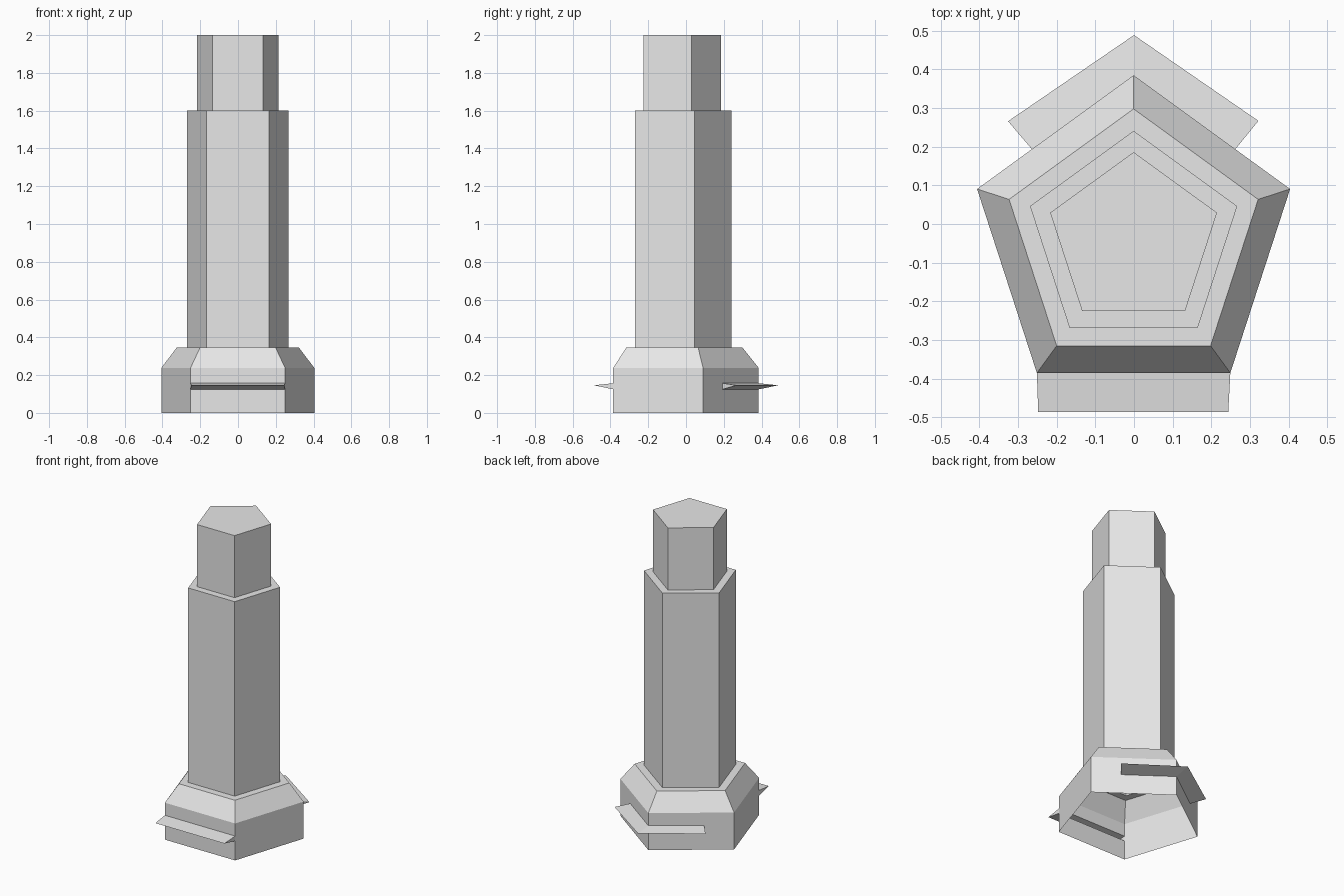
import bpy, bmesh, math
from mathutils import Vector

if "Cube" in bpy.data.objects:
    bpy.data.objects.remove(bpy.data.objects["Cube"], do_unlink=True)

stone = bpy.data.materials.new("plain_grey")
stone.use_nodes = True
grey = (0.8, 0.8, 0.8, 1)
stone.diffuse_color = grey
stone.node_tree.nodes["Principled BSDF"].inputs["Base Color"].default_value = grey

CENTRE = Vector((-0.001, -0.041, 0))
R_BASE, R_RIM, R_SHAFT, R_TOP = 0.426, 0.339, 0.282, 0.227
Z_WALL, Z_RIM, Z_STEP, Z_TOP = 0.238, 0.347, 1.6, 2.0
SLOT_LOW, SLOT_HIGH, FIN_Z = 0.125, 0.157, 0.146


def corner(i, radius, z):
    a = math.radians(90 + 72 * i)
    return CENTRE + Vector((radius * math.cos(a), radius * math.sin(a), z))


def wall_point(side, t, z):
    return corner(side, R_BASE, z).lerp(corner(side + 1, R_BASE, z), t)


def make_object(name, polygons):
    bm = bmesh.new()
    for poly in polygons:
        bm.faces.new([bm.verts.new(p) for p in poly])
    bmesh.ops.remove_doubles(bm, verts=bm.verts, dist=0.0005)
    mesh = bpy.data.meshes.new(name)
    bm.to_mesh(mesh)
    bm.free()
    mesh.materials.append(stone)
    obj = bpy.data.objects.new(name, mesh)
    bpy.context.collection.objects.link(obj)
    return obj


def loft(rings):
    polys = []
    for (r0, z0), (r1, z1) in zip(rings, rings[1:]):
        for i in range(5):
            polys.append([corner(i, r0, z0), corner(i + 1, r0, z0),
                          corner(i + 1, r1, z1), corner(i, r1, z1)])
    return polys


# Hollow base walls, open underneath, with slots where the fins grow out
slots = {0: (0, 0.65), 2: (0, 1), 4: (0.35, 1)}
walls = []


def panel(side, t0, t1, z0, z1):
    if t1 > t0:
        walls.append([wall_point(side, t0, z0), wall_point(side, t1, z0),
                      wall_point(side, t1, z1), wall_point(side, t0, z1)])


for side in range(5):
    if side in slots:
        start, end = slots[side]
        panel(side, 0, 1, 0, SLOT_LOW)
        panel(side, 0, start, SLOT_LOW, SLOT_HIGH)
        panel(side, end, 1, SLOT_LOW, SLOT_HIGH)
        panel(side, 0, 1, SLOT_HIGH, Z_WALL)
    else:
        panel(side, 0, 1, 0, Z_WALL)
make_object("base_walls", walls)

# Sloped shoulder of the base with its flat rim
make_object("base_shoulder", loft([(R_BASE, Z_WALL), (R_RIM, Z_RIM), (R_SHAFT, Z_RIM)]))

# Tall shaft with a ledge, then the narrower capped top
make_object("shaft", loft([(R_SHAFT, Z_RIM), (R_SHAFT, Z_STEP), (R_TOP, Z_STEP)]))
cap = [corner(i, R_TOP, Z_TOP) for i in range(5)]
make_object("shaft_top", loft([(R_TOP, Z_STEP), (R_TOP, Z_TOP)]) + [cap])


# Thin wedge fins that taper to a sharp outer edge
def fin(name, roots, tips):
    low = [wall_point(s, t, SLOT_LOW) for s, t in roots]
    high = [wall_point(s, t, SLOT_HIGH) for s, t in roots]
    edge = [Vector((x, y, FIN_Z)) for x, y in tips]
    polys = [[low[0], edge[0], high[0]], [low[-1], high[-1], edge[-1]]]
    for k in range(len(roots) - 1):
        polys.append([high[k], edge[k], edge[k + 1], high[k + 1]])
        polys.append([low[k], low[k + 1], edge[k + 1], edge[k]])
    make_object(name, polys)


fin("front_fin", [(2, 0), (2, 1)], [(-0.248, -0.487), (0.244, -0.487)])
fin("back_fin", [(4, 0.35), (0, 0), (0, 0.65)],
    [(0.322, 0.267), (0, 0.489), (-0.326, 0.266)])
